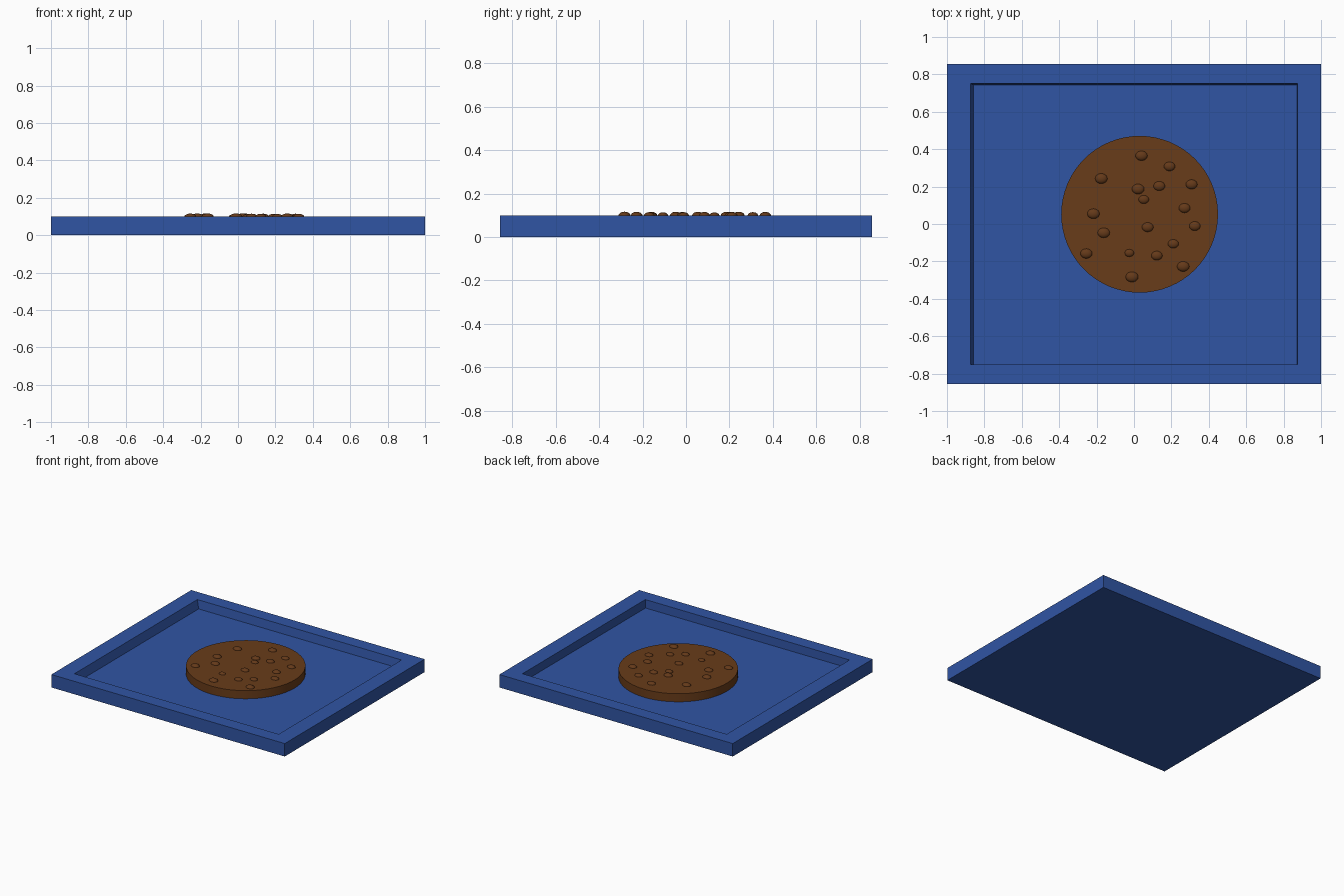
import bpy, bmesh
from math import radians

if "Cube" in bpy.data.objects:
    bpy.data.objects.remove(bpy.data.objects["Cube"])


def material(name, color):
    m = bpy.data.materials.new(name)
    m.diffuse_color = (*color, 1)
    m.use_nodes = True
    m.node_tree.nodes["Principled BSDF"].inputs["Base Color"].default_value = m.diffuse_color
    return m


blue = material("blue", (0.03, 0.09, 0.37))
brown = material("brown", (0.14, 0.045, 0.010))
dark_brown = material("dark_brown", (0.13, 0.042, 0.010))


def finish(name, mat):
    o = bpy.context.object
    o.name = name
    o.data.materials.append(mat)
    return o


# Tray: a thin box with its top face inset and pushed down to form a recess
bpy.ops.mesh.primitive_cube_add(size=1, location=(0, 0, 0.05))
tray = finish("tray", blue)
tray.scale = (2, 1.712, 0.1)
bpy.ops.object.transform_apply(location=True, rotation=False, scale=True)
bm = bmesh.new()
bm.from_mesh(tray.data)
bm.faces.ensure_lookup_table()
top = max(bm.faces, key=lambda f: f.calc_center_median().z)
bmesh.ops.inset_individual(bm, faces=[top], thickness=0.1)
for v in top.verts:
    v.co.x = 0.875 if v.co.x > 0 else -0.875
    v.co.y = 0.752 if v.co.y > 0 else -0.752
floor = bmesh.ops.extrude_discrete_faces(bm, faces=[top])["faces"][0]
rim = [v for v in bm.verts if abs(abs(v.co.x) - 0.875) < 1e-4]
bm.verts.ensure_lookup_table()
for v in floor.verts:
    # left and back walls lean in slightly
    v.co.x = 0.872 if v.co.x > 0 else -0.857
    v.co.y = 0.742 if v.co.y > 0 else -0.75
    v.co.z = 0.036
bmesh.ops.remove_doubles(bm, verts=bm.verts, dist=1e-5)
bmesh.ops.recalc_face_normals(bm, faces=bm.faces)
bm.to_mesh(tray.data)
bm.free()

# Round flat biscuit lying in the recess
bpy.ops.mesh.primitive_cylinder_add(vertices=64, radius=0.419, depth=0.063,
                                    location=(0.03, 0.052, 0.0675))
finish("biscuit", brown)
bpy.ops.object.shade_smooth_by_angle(angle=radians(40))

# Chips half sunk in the biscuit top: x, y, radius
chips = [(0.04, 0.365, 0.032), (0.19, 0.308, 0.030), (-0.175, 0.243, 0.033),
         (0.022, 0.187, 0.033), (0.135, 0.203, 0.031), (0.308, 0.212, 0.031),
         (0.052, 0.131, 0.028), (0.27, 0.085, 0.031), (-0.217, 0.055, 0.033),
         (0.073, -0.017, 0.031), (0.325, -0.011, 0.030), (-0.162, -0.047, 0.033),
         (0.21, -0.106, 0.029), (-0.025, -0.155, 0.025), (0.122, -0.169, 0.030),
         (-0.255, -0.158, 0.032), (0.263, -0.227, 0.033), (-0.011, -0.283, 0.034)]
for i, (x, y, r) in enumerate(chips):
    bpy.ops.mesh.primitive_uv_sphere_add(segments=20, ring_count=10, radius=r,
                                         location=(x, y, 0.098))
    chip = finish(f"chip_{i + 1}", dark_brown)
    chip.scale = (1, 0.82, 0.55)
    bpy.ops.object.shade_smooth()
